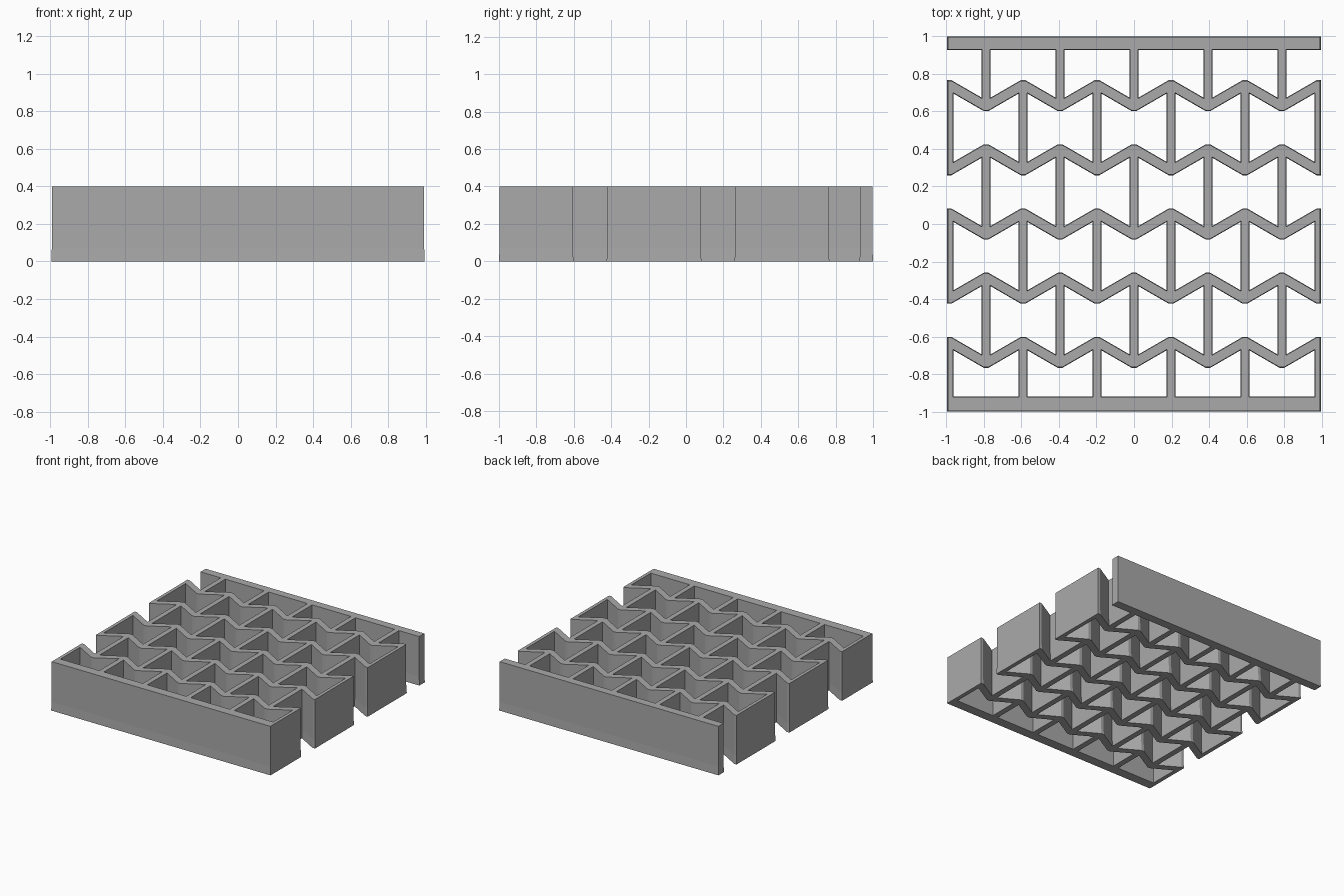
import bpy
import bmesh
import math

old = bpy.data.objects.get("Cube")
if old:
    bpy.data.objects.remove(old, do_unlink=True)

HEIGHT = 0.4
FOOT = 0.07       # height of the slightly flared foot
PITCH = 0.197     # spacing of the ribs in x
ROW = 0.342       # spacing of the zigzag rows in y
SLOPE = math.tan(math.radians(30))
AMP = PITCH * SLOPE / 2
BLUNT = 0.007     # how far the zigzag tips are cut back


def boundary(row, side, grow):
    """Heights of the tip and corner where a cell meets a zigzag row or end bar.
    side is +1 for the edge above the cell, -1 for the edge below it."""
    if row == 0:
        return (0.931 - grow,) * 2
    if row == 6:
        return (-0.922 + grow,) * 2
    centre = ROW * (3 - row)
    half = 0.029 + grow / math.cos(math.atan(SLOPE))
    rib = 0.0205 + grow
    tip = centre - side * (AMP + half - BLUNT)
    corner = centre + side * (AMP - half - rib * SLOPE)
    return tip, corner


def half_cell(k, gap, grow):
    """Left half of the cell centred on rib line k, listed from top to bottom."""
    x = k * PITCH
    top_tip, top_corner = boundary(gap, 1, grow)
    low_tip, low_corner = boundary(gap + 1, -1, grow)
    tip_x = x - BLUNT / SLOPE
    wall_x = x - PITCH + 0.0205 + grow
    return [(tip_x, top_tip), (wall_x, top_corner),
            (wall_x, low_corner), (tip_x, low_tip)]


def mirrored(points, x=0.0):
    return [(2 * x - px, py) for px, py in reversed(points)]


def lattice_loops(grow):
    """Outer outline with open side cells, followed by the closed cells."""
    edge_x, edge_y = 0.992 + grow, 0.997 + grow
    right = [(edge_x, edge_y)]
    for gap in (0, 2, 4):
        pts = half_cell(5, gap, grow)
        right += [(edge_x, pts[0][1])] + pts + [(edge_x, pts[-1][1])]
    right.append((edge_x, -edge_y))
    loops = [right + mirrored(right)]
    for gap in range(6):
        ks = range(-3, 4, 2) if gap % 2 == 0 else range(-4, 5, 2)
        for k in ks:
            pts = half_cell(k, gap, grow)
            loops.append(pts + mirrored(pts, k * PITCH))
    return loops


# Stack the outline at the base, at the top of the foot and at the top
bm = bmesh.new()
levels = []
for z, grow in ((0, 0.003), (FOOT, 0), (HEIGHT, 0)):
    levels.append([[bm.verts.new((x, y, z)) for x, y in loop]
                   for loop in lattice_loops(grow)])

# Walls of the frame and cells
for lower, upper in zip(levels, levels[1:]):
    for a, b in zip(lower, upper):
        for i in range(len(a)):
            j = (i + 1) % len(a)
            bm.faces.new((a[i], a[j], b[j], b[i]))

# Flat top and bottom around the cells
for level, direction in ((levels[0], -1), (levels[-1], 1)):
    rim = [bm.edges.get((loop[i - 1], loop[i]))
           for loop in level for i in range(len(loop))]
    bmesh.ops.triangle_fill(bm, edges=rim, use_beauty=True,
                            normal=(0, 0, direction))
bmesh.ops.recalc_face_normals(bm, faces=bm.faces[:])

mesh = bpy.data.meshes.new("lattice_panel")
bm.to_mesh(mesh)
bm.free()
panel = bpy.data.objects.new("lattice_panel", mesh)
bpy.context.collection.objects.link(panel)

# Plain grey finish
grey = bpy.data.materials.new("mid_grey")
grey.use_nodes = True
colour = (0.4, 0.4, 0.4, 1)
grey.diffuse_color = colour
grey.node_tree.nodes["Principled BSDF"].inputs["Base Color"].default_value = colour
mesh.materials.append(grey)
